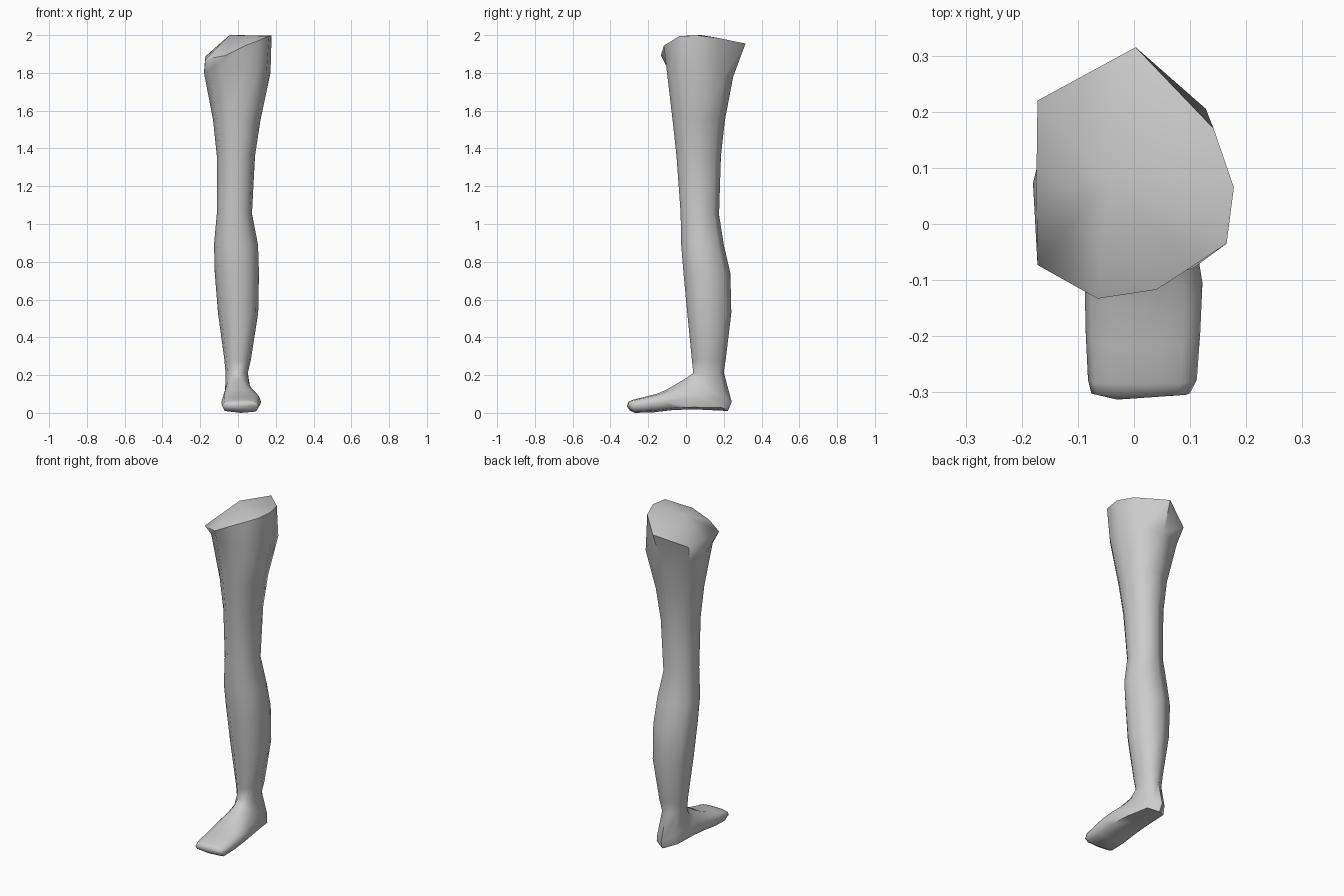
import bpy, bmesh, math

cube = bpy.data.objects.get("Cube")
if cube:
    bpy.data.objects.remove(cube, do_unlink=True)

# Material
grey = bpy.data.materials.new("plain grey")
grey.use_nodes = True
colour = (0.6, 0.6, 0.6, 1.0)
grey.diffuse_color = colour
grey.node_tree.nodes["Principled BSDF"].inputs["Base Color"].default_value = colour

# Angles of the ten points round each ring (90 = back or sole, -90 = front or instep)
ANGLES = [90, 45, 0, -30, -55, -80, -110, -145, 180, 145]

# Slanted rim of the thigh, in the same order as ANGLES
RIM = [(0.003, 0.315, 1.955), (0.142, 0.17, 1.985), (0.178, 0.065, 1.998),
       (0.165, -0.035, 1.995), (0.105, -0.075, 1.97), (0.04, -0.117, 1.945),
       (-0.065, -0.133, 1.892), (-0.172, -0.073, 1.873), (-0.174, 0.075, 1.88),
       (-0.172, 0.22, 1.888)]

# Rings: front y, front z, back y, back z, min x, max x, squareness
RINGS = [
    (-0.105, 1.82, 0.25, 1.78, -0.18, 0.172, 2.4),    # upper thigh
    (-0.073, 1.55, 0.206, 1.55, -0.132, 0.119, 2.2),  # thigh
    (-0.052, 1.36, 0.185, 1.36, -0.112, 0.09, 2.2),   # lower thigh
    (-0.03, 1.06, 0.175, 1.05, -0.112, 0.074, 2.2),   # knee
    (-0.027, 0.89, 0.2, 0.89, -0.127, 0.106, 2.2),    # below knee
    (-0.015, 0.74, 0.235, 0.74, -0.123, 0.111, 2.2),  # calf
    (0.005, 0.53, 0.24, 0.53, -0.106, 0.107, 2.2),    # lower calf
    (0.03, 0.28, 0.21, 0.28, -0.072, 0.068, 2.2),     # shin
    (0.037, 0.21, 0.2, 0.215, -0.066, 0.052, 2.2),    # ankle
    (0.0, 0.185, 0.242, 0.058, -0.068, 0.066, 2.2),   # heel
    (-0.045, 0.158, 0.222, 0.01, -0.076, 0.082, 2.6),
    (-0.1, 0.126, 0.06, 0.018, -0.084, 0.108, 2.7),   # arch
    (-0.15, 0.103, -0.06, 0.016, -0.088, 0.122, 2.8),
    (-0.22, 0.085, -0.17, 0.003, -0.086, 0.118, 3.0), # ball
    (-0.285, 0.069, -0.27, 0.0, -0.082, 0.112, 3.2),  # toes
    (-0.306, 0.058, -0.298, 0.014, -0.076, 0.1, 3.0), # toe tips
]


def rounded(value, power):
    return math.copysign(abs(value) ** (2 / power), value)


def ring_points(fy, fz, by, bz, x0, x1, power):
    points = []
    for angle in ANGLES:
        a = math.radians(angle)
        u, v = rounded(math.cos(a), power), rounded(math.sin(a), power)
        t = (v + 1) / 2
        points.append(((x0 + x1) / 2 + u * (x1 - x0) / 2,
                       fy + (by - fy) * t, fz + (bz - fz) * t))
    return points


bm = bmesh.new()
loops = [[bm.verts.new(p) for p in points]
         for points in [RIM] + [ring_points(*r) for r in RINGS]]
count = len(ANGLES)

# Skin between the rings
for upper, lower in zip(loops, loops[1:]):
    for i in range(count):
        j = (i + 1) % count
        bm.faces.new((upper[i], upper[j], lower[j], lower[i]))

# Raised thigh cap and blunt toe end
for loop, centre in ((loops[0], (-0.045, 0.08, 2.0)), (loops[-1], (-0.03, -0.313, 0.035))):
    middle = bm.verts.new(centre)
    for i in range(count):
        bm.faces.new((loop[i], loop[(i + 1) % count], middle))

bmesh.ops.recalc_face_normals(bm, faces=bm.faces)
mesh = bpy.data.meshes.new("leg")
bm.to_mesh(mesh)
bm.free()
mesh.materials.append(grey)

leg = bpy.data.objects.new("leg", mesh)
bpy.context.collection.objects.link(leg)
bpy.ops.object.select_all(action='DESELECT')
leg.select_set(True)
bpy.context.view_layer.objects.active = leg
bpy.ops.object.shade_smooth_by_angle(angle=math.radians(58))
